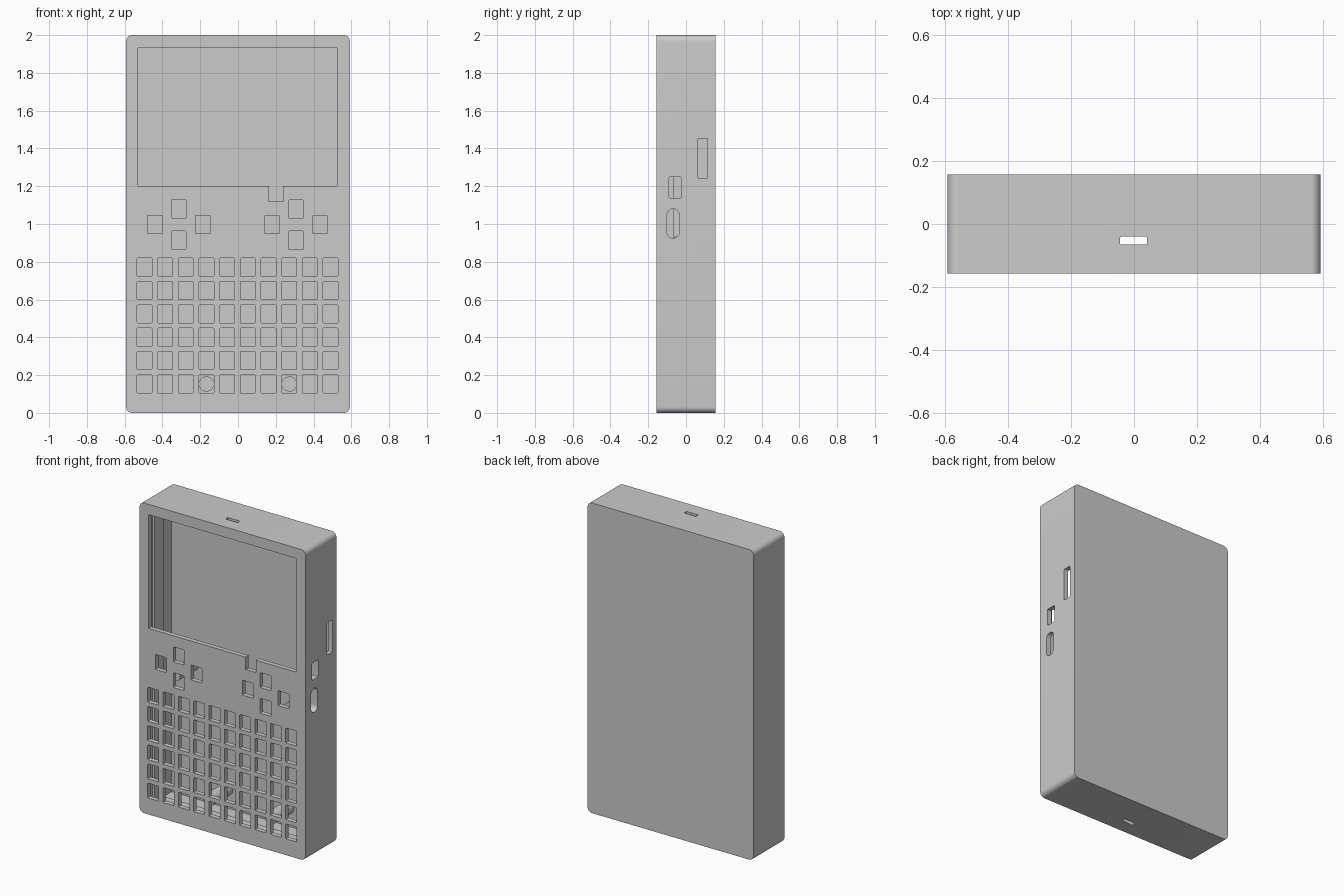
import bpy, bmesh, math

if "Cube" in bpy.data.objects:
    bpy.data.objects.remove(bpy.data.objects["Cube"])

W, D, H = 0.592, 0.157, 2.0      # half width, half depth, height
WALL = 0.03


def rounded_rect(x0, x1, z0, z1, r=0.0, n=8):
    if r <= 0:
        return [(x0, z0), (x1, z0), (x1, z1), (x0, z1)]
    pts = []
    corners = [(x1 - r, z1 - r, 0), (x0 + r, z1 - r, 90),
               (x0 + r, z0 + r, 180), (x1 - r, z0 + r, 270)]
    for cx, cz, a in corners:
        for i in range(n + 1):
            t = math.radians(a + 90 * i / n)
            pts.append((cx + r * math.cos(t), cz + r * math.sin(t)))
    return pts


def loft(bm, rings, axis='Y'):
    """Closed solid through (depth, outline) rings stacked along an axis."""
    place = {'X': lambda d, p: (d, p[0], p[1]),
             'Y': lambda d, p: (p[0], d, p[1]),
             'Z': lambda d, p: (p[0], p[1], d)}[axis]
    loops = [[bm.verts.new(place(d, p)) for p in pts] for d, pts in rings]
    faces = [bm.faces.new(loops[0]), bm.faces.new(loops[-1])]
    for a, b in zip(loops, loops[1:]):
        n = len(a)
        for i in range(n):
            j = (i + 1) % n
            faces.append(bm.faces.new((a[i], a[j], b[j], b[i])))
    bmesh.ops.recalc_face_normals(bm, faces=faces)


def prism(bm, pts, lo, hi, axis='Y'):
    loft(bm, [(lo, pts), (hi, pts)], axis)


def make_object(name, bm):
    mesh = bpy.data.meshes.new(name)
    bm.to_mesh(mesh)
    bm.free()
    obj = bpy.data.objects.new(name, mesh)
    bpy.context.collection.objects.link(obj)
    return obj


def activate(obj):
    bpy.ops.object.select_all(action='DESELECT')
    obj.select_set(True)
    bpy.context.view_layer.objects.active = obj


def cut(target, cutter):
    cutter.hide_render = True
    mod = target.modifiers.new(cutter.name, 'BOOLEAN')
    mod.operation, mod.solver, mod.object = 'DIFFERENCE', 'EXACT', cutter
    activate(target)
    bpy.ops.object.modifier_apply(modifier=mod.name)
    bpy.data.objects.remove(cutter, do_unlink=True)


# Outer shell with rounded corners
bm = bmesh.new()
prism(bm, rounded_rect(-W, W, 0, H, 0.032), -D, D)
case = make_object("case_shell", bm)

# Inner cavity, with a thicker lip around the middle where the halves join
bm = bmesh.new()
steps = [(-D + WALL, 0.03), (-0.07, 0.03), (-0.07, 0.045),
         (0.02, 0.045), (0.02, 0.03), (D - WALL, 0.03)]
loft(bm, [(y, rounded_rect(-W + t, W - t, t, H - t)) for y, t in steps])
cut(case, make_object("cavity_cutter", bm))

bm = bmesh.new()
FRONT = (-0.2, -0.1)

# Screen window with cable notch
prism(bm, [(-0.53, 1.2), (0.165, 1.2), (0.165, 1.12), (0.237, 1.12),
           (0.237, 1.2), (0.525, 1.2), (0.525, 1.933), (-0.53, 1.933)], *FRONT)


def key_hole(x, z):
    prism(bm, rounded_rect(x - 0.039, x + 0.039, z - 0.048, z + 0.048, 0.004, 2), *FRONT)


# Key grid
for row in range(6):
    for col in range(10):
        key_hole(-0.495 + 0.1094 * col, 0.153 + 0.1237 * row)

# Two direction clusters
for cx in (-0.313, 0.307):
    for dx, dz in ((-0.127, 0), (0.127, 0), (0, 0.083), (0, -0.083)):
        key_hole(cx + dx, 0.997 + dz)

# Side ports on the right wall
for y0, y1, z0, z1, r in ((0.062, 0.115, 1.243, 1.453, 0.005),
                          (-0.09, -0.026, 1.138, 1.248, 0.004),
                          (-0.1, -0.036, 0.925, 1.08, 0.031)):
    prism(bm, rounded_rect(y0, y1, z0, z1, r), 0.5, 0.7, 'X')

# Latch slots in the top and bottom walls
for lo, hi in ((1.93, 2.1), (-0.1, 0.07)):
    prism(bm, rounded_rect(-0.044, 0.042, -0.065, -0.04, 0.003, 2), lo, hi, 'Z')
cut(case, make_object("opening_cutter", bm))

# Screw posts rising from the back wall
posts = []
for name, x, z in (("post_lower_left", -0.167, 0.153), ("post_lower_right", 0.272, 0.153),
                   ("post_upper_left", -0.41, 0.895), ("post_upper_right", 0.41, 0.895)):
    bm = bmesh.new()
    circle = [(x + 0.04 * math.cos(math.tau * i / 32),
               z + 0.04 * math.sin(math.tau * i / 32)) for i in range(32)]
    prism(bm, circle, -0.06, D - WALL + 0.01)
    posts.append(make_object(name, bm))

for obj in [case] + posts:
    activate(obj)
    bpy.ops.object.shade_smooth_by_angle(angle=math.radians(30))
